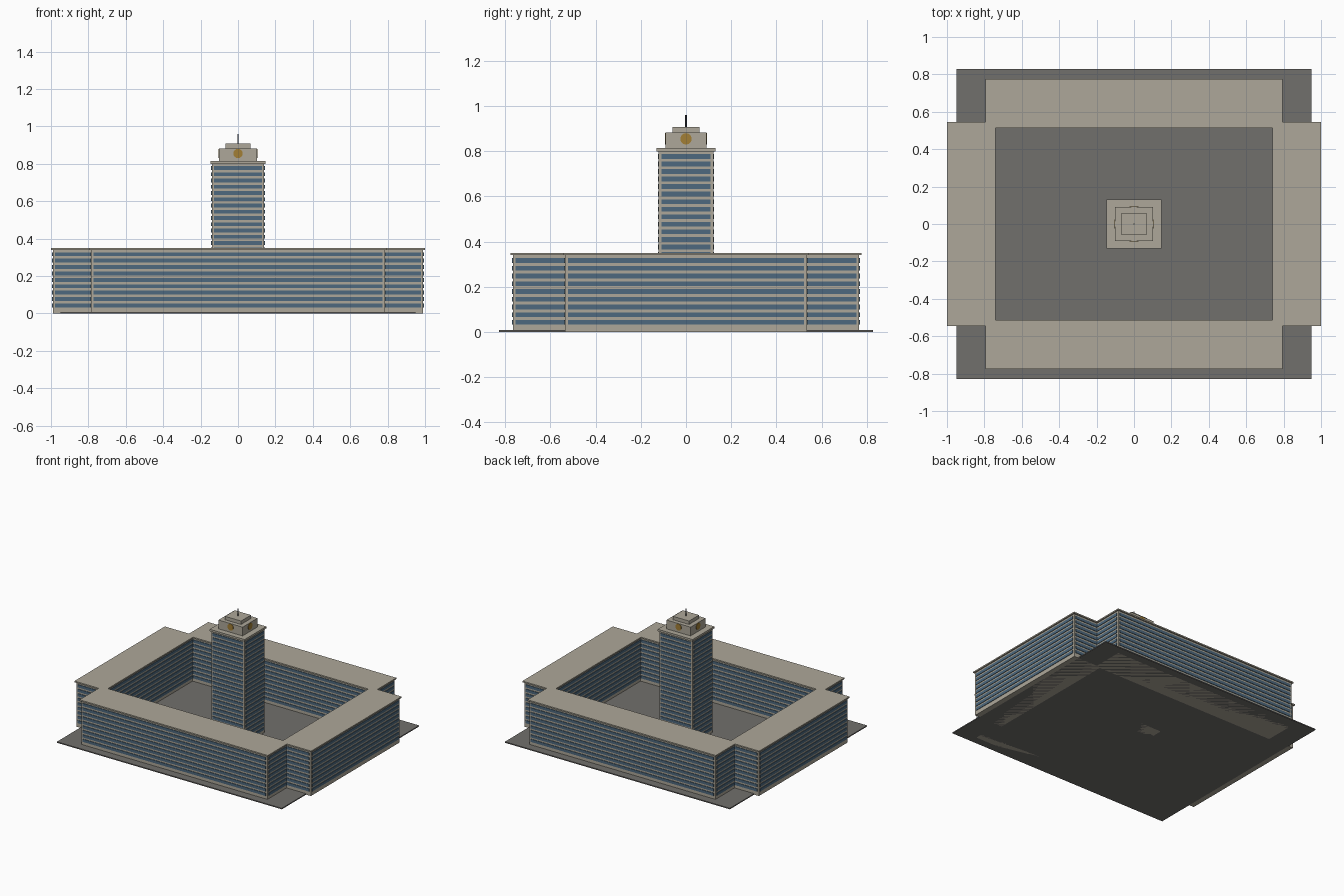
import bpy, bmesh
from mathutils import Matrix, Vector

if "Cube" in bpy.data.objects:
    bpy.data.objects.remove(bpy.data.objects["Cube"])


def material(name, rgb):
    m = bpy.data.materials.new(name)
    m.diffuse_color = (*rgb, 1)
    m.use_nodes = True
    m.node_tree.nodes["Principled BSDF"].inputs["Base Color"].default_value = m.diffuse_color
    return m


STONE = material("stone", (0.42, 0.39, 0.32))
GLASS = material("glass", (0.075, 0.14, 0.21))
PAVING = material("paving", (0.165, 0.16, 0.15))
GOLD = material("gold", (0.36, 0.21, 0.035))
METAL = material("metal", (0.05, 0.05, 0.06))


def add_box(bm, x0, x1, y0, y1, z0, z1):
    m = Matrix.Translation(((x0 + x1) / 2, (y0 + y1) / 2, (z0 + z1) / 2))
    m = m @ Matrix.Diagonal((x1 - x0, y1 - y0, z1 - z0, 1))
    bmesh.ops.create_cube(bm, size=1, matrix=m)


def add_rod(bm, center, radius, depth, axis, sides):
    rot = Vector(axis).to_track_quat('Z', 'Y').to_matrix().to_4x4()
    bmesh.ops.create_cone(bm, cap_ends=True, segments=sides, radius1=radius,
                          radius2=radius, depth=depth,
                          matrix=Matrix.Translation(center) @ rot)


def finish(bm, name, mat):
    me = bpy.data.meshes.new(name)
    bm.to_mesh(me)
    bm.free()
    me.materials.append(mat)
    ob = bpy.data.objects.new(name, me)
    bpy.context.collection.objects.link(ob)
    return ob


def box(name, mat, *dims):
    bm = bmesh.new()
    add_box(bm, *dims)
    return finish(bm, name, mat)


def block(name, x0, x1, y0, y1, top, floors, base, pitch, height):
    """Stone body with slightly proud window strips on all four faces."""
    box(name + "_walls", STONE, x0, x1, y0, y1, 0, top)
    proud, inset = 0.004, 0.012
    bm = bmesh.new()
    for i in range(floors):
        z0 = base + i * pitch
        z1 = z0 + height
        add_box(bm, x0 + inset, x1 - inset, y0 - proud, y1 + proud, z0, z1)
        add_box(bm, x0 - proud, x1 + proud, y0 + inset, y1 - inset, z0, z1)
    finish(bm, name + "_window_strips", GLASS)


# Ground slab
box("plaza", PAVING, -0.95, 0.95, -0.828, 0.828, 0, 0.008)

# Four wings round the courtyard, each with an overhanging roof
H = 0.34
wings = {
    "front_wing": (-0.785, 0.785, -0.766, -0.524),
    "back_wing": (-0.785, 0.785, 0.524, 0.766),
    "left_wing": (-0.99, -0.75, -0.535, 0.535),
    "right_wing": (0.75, 0.99, -0.535, 0.535),
}
o = 0.01
for name, (x0, x1, y0, y1) in wings.items():
    block(name, x0, x1, y0, y1, H, 9, 0.032, 0.0342, 0.021)
    box(name + "_roof", STONE, x0 - o, x1 + o, y0 - o, y1 + o, H, 0.35)

# Central tower and stepped crown
block("tower", -0.14, 0.14, -0.121, 0.121, 0.80, 23, 0.032, 0.0334, 0.021)
box("tower_cornice", STONE, -0.147, 0.147, -0.131, 0.131, 0.80, 0.815)
box("clock_stage", STONE, -0.102, 0.102, -0.09, 0.09, 0.815, 0.882)
box("crown", STONE, -0.068, 0.068, -0.06, 0.06, 0.882, 0.908)

# Clock faces on all four sides
for side, c, axis in (("front", (0, -0.09, 0.855), (0, -1, 0)),
                      ("back", (0, 0.09, 0.855), (0, 1, 0)),
                      ("left", (-0.102, 0, 0.855), (-1, 0, 0)),
                      ("right", (0.102, 0, 0.855), (1, 0, 0))):
    bm = bmesh.new()
    add_rod(bm, c, 0.025, 0.006, axis, 24)
    finish(bm, side + "_clock_face", GOLD)

# Mast
bm = bmesh.new()
add_rod(bm, (0, 0, 0.932), 0.004, 0.056, (0, 0, 1), 8)
finish(bm, "mast", METAL)
